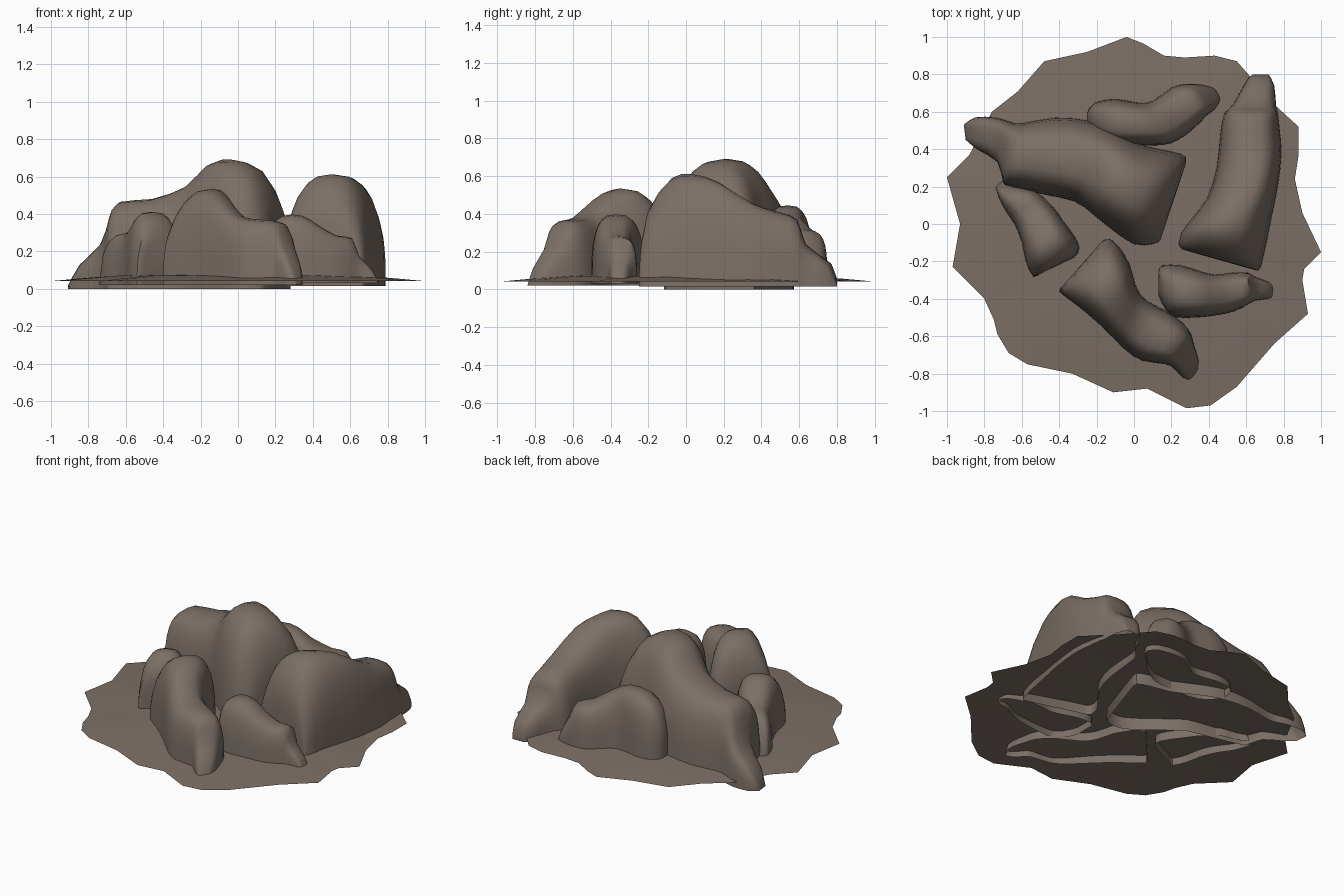
import bpy, bmesh, math
from mathutils import Vector

stone = bpy.data.materials.new("brown_grey_stone")
stone.diffuse_color = (0.2, 0.16, 0.132, 1)


def finish(bm, name):
    me = bpy.data.meshes.new(name)
    bm.to_mesh(me)
    bm.free()
    ob = bpy.data.objects.new(name, me)
    bpy.context.collection.objects.link(ob)
    me.materials.append(stone)
    bpy.ops.object.select_all(action='DESELECT')
    ob.select_set(True)
    bpy.context.view_layer.objects.active = ob
    bpy.ops.object.shade_smooth_by_angle(angle=math.radians(50))
    return ob


def spline(a, b, c, d, t):
    return [0.5 * (2 * q + (r - p) * t + (2 * p - 5 * q + 4 * r - s) * t * t
                   + (3 * q - p - 3 * r + s) * t ** 3)
            for p, q, r, s in zip(a, b, c, d)]


def rock(name, stations, base=0.01, power=(2.7, 3.5), seg=14):
    """Arched shell, open below; each station is left x, y, right x, y, height."""
    n = len(stations)
    rows = []
    for i in range(n - 1):
        a, b = stations[max(i - 1, 0)], stations[i]
        c, d = stations[i + 1], stations[min(i + 2, n - 1)]
        rows += [spline(a, b, c, d, t) for t in (0, 0.5)]
    rows.append(stations[-1])
    bm = bmesh.new()
    grid = []
    for i, (lx, ly, rx, ry, h) in enumerate(rows):
        # Heads are rounder, tails are boxier
        pw = power[0] + (power[1] - power[0]) * i / (len(rows) - 1)
        left, right = Vector((lx, ly, 0)), Vector((rx, ry, 0))
        mid, half = (left + right) / 2, (right - left) / 2
        row = []
        for j in range(seg + 1):
            ang = math.pi * (1 - j / seg)
            c, s = math.cos(ang), max(math.sin(ang), 0)
            u = math.copysign(abs(c) ** (2 / pw), c)
            v = s ** (2 / pw) if 0 < j < seg else 0
            p = mid + half * u
            p.z = base + (h - base) * v
            row.append(bm.verts.new(p))
        grid.append(row)
    for r0, r1 in zip(grid, grid[1:]):
        for j in range(seg):
            bm.faces.new((r0[j], r0[j + 1], r1[j + 1], r1[j]))
    bm.faces.new(grid[0][::-1])
    bm.faces.new(grid[-1])
    return finish(bm, name)


# Thin ground patch with a ragged rim, gently raised in the middle
rim = [(-.04, 1), (.05, .965), (.16, .9), (.27, .89), (.43, .9), (.55, .87), (.62, .79),
       (.76, .63), (.88, .52), (.88, .37), (.86, .24), (.9, .06), (1, -.15), (.91, -.24),
       (.9, -.3), (.93, -.48), (.75, -.64), (.55, -.87), (.41, -.97), (.28, -.985),
       (.07, -.88), (-.11, -.9), (-.33, -.8), (-.57, -.75), (-.67, -.69), (-.73, -.59),
       (-.75, -.51), (-.8, -.4), (-.97, -.23), (-.93, 0), (-1, .25), (-.88, .37),
       (-.76, .6), (-.62, .71), (-.48, .87), (-.25, .92)][::-1]
bm = bmesh.new()
levels = [(1, .041), (.85, .055), (.65, .071), (.4, .078)]
rings = [[bm.verts.new((x * k, y * k, z)) for x, y in rim] for k, z in levels]
centre = bm.verts.new((0, 0, .08))
m = len(rim)
for j in range(m):
    k = (j + 1) % m
    for r0, r1 in zip(rings, rings[1:]):
        bm.faces.new((r0[j], r0[k], r1[k], r1[j]))
    bm.faces.new((rings[-1][j], rings[-1][k], centre))
finish(bm, "ground_patch")

# Largest boulder: tall head in the middle, tail to the left
rock("central_boulder", [
    (.14, -.09, .27, .3, .28), (.1, -.11, .28, .36, .47), (0, -.11, .2, .39, .64),
    (-.12, -.03, .06, .42, .69), (-.22, .05, -.06, .48, .67), (-.32, .12, -.22, .55, .55),
    (-.5, .16, -.42, .57, .48), (-.66, .2, -.6, .54, .465), (-.7, .22, -.67, .55, .38),
    (-.73, .33, -.74, .57, .24), (-.84, .4, -.85, .57, .13), (-.9, .45, -.91, .53, .02)],
    base=0, power=(2.4, 3.5))

# Right boulder, tail to the back
rock("right_boulder", [
    (.27, -.14, .66, -.25, .26), (.24, -.12, .68, -.23, .44), (.25, -.05, .71, -.1, .59),
    (.3, .02, .74, .05, .61), (.39, .14, .77, .2, .57), (.44, .3, .79, .38, .46),
    (.46, .48, .78, .5, .41), (.48, .59, .77, .59, .37), (.53, .64, .76, .63, .24),
    (.61, .78, .75, .74, .14), (.65, .8, .72, .8, .03)], base=.015, power=(2.4, 3.5))

# Front boulder, tail to the front right
rock("front_boulder", [
    (-.17, -.09, -.38, -.33, .22), (-.13, -.08, -.4, -.36, .38), (-.08, -.12, -.34, -.41, .5),
    (-.02, -.22, -.25, -.48, .535), (.01, -.33, -.15, -.57, .48), (.07, -.41, -.05, -.67, .39),
    (.2, -.48, .04, -.73, .37), (.29, -.56, .17, -.75, .35), (.32, -.64, .21, -.77, .24),
    (.345, -.73, .26, -.82, .13), (.34, -.8, .31, -.84, .03)], base=.02)

# Three small stones filling the gaps
rock("left_stone", [
    (-.51, -.27, -.32, -.18, .2), (-.54, -.28, -.29, -.13, .33), (-.58, -.2, -.32, -.06, .41),
    (-.6, -.1, -.38, .02, .39), (-.64, 0, -.43, .09, .31), (-.7, .09, -.53, .18, .29),
    (-.73, .16, -.63, .2, .22), (-.74, .2, -.7, .24, .05)], base=.02)
rock("front_right_stone", [
    (.13, -.25, .13, -.38, .2), (.15, -.22, .17, -.46, .32), (.25, -.22, .22, -.5, .39),
    (.35, -.25, .34, -.5, .39), (.43, -.27, .43, -.49, .34), (.52, -.26, .53, -.47, .285),
    (.61, -.26, .61, -.43, .27), (.64, -.28, .65, -.41, .18), (.72, -.31, .72, -.4, .1),
    (.755, -.34, .75, -.39, .03)], base=.03)
rock("back_stone", [
    (-.25, .6, -.25, .54, .22), (-.21, .65, -.19, .46, .36), (-.1, .67, -.08, .42, .435),
    (.02, .65, .08, .42, .44), (.1, .66, .2, .43, .39), (.2, .73, .31, .5, .32),
    (.28, .75, .39, .58, .3), (.36, .745, .43, .61, .19), (.42, .73, .46, .66, .09),
    (.44, .72, .46, .69, .03)], base=.02, power=(3.2, 3.4))
